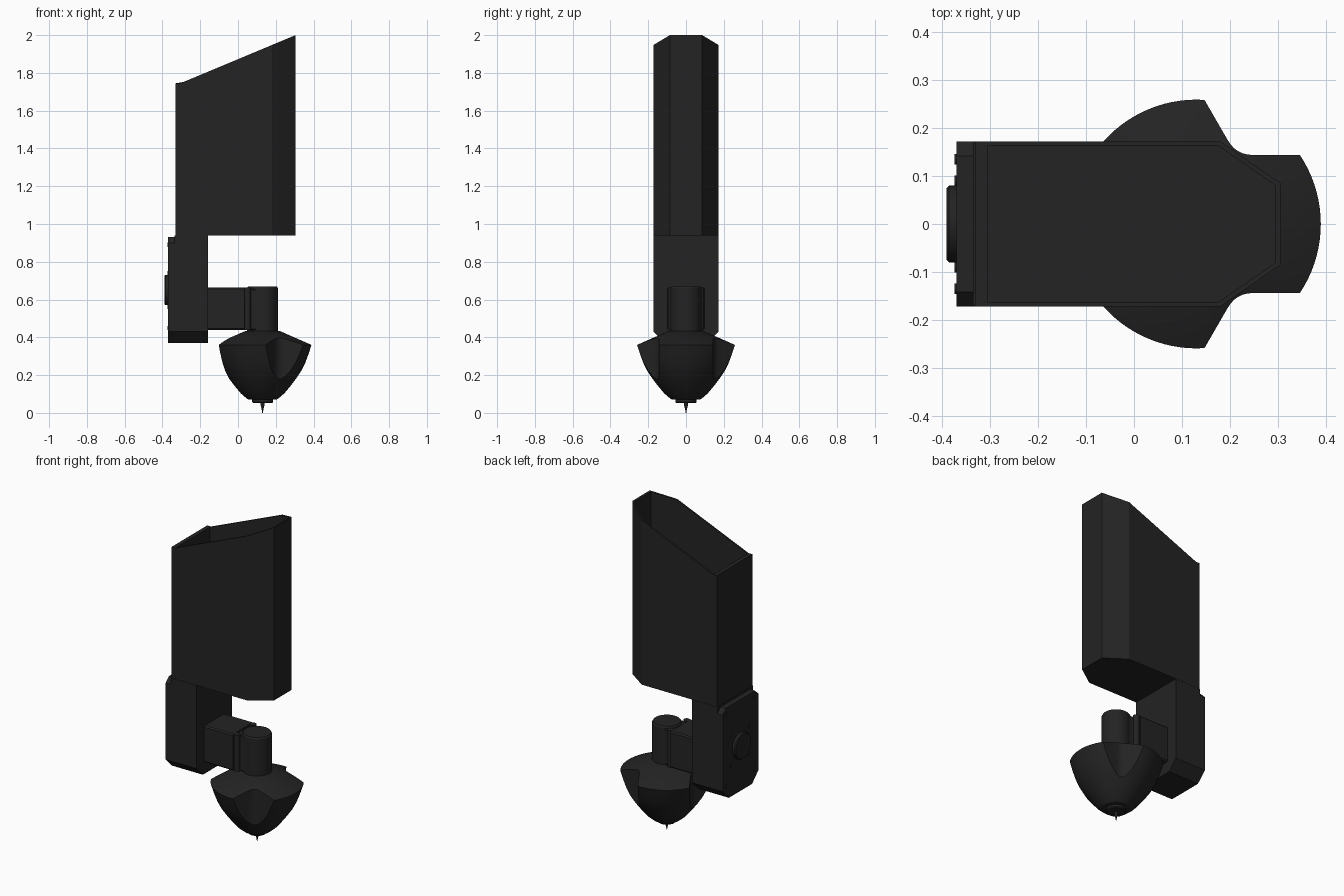
import bpy, bmesh, math
from mathutils import Matrix, Vector

if "Cube" in bpy.data.objects:
    bpy.data.objects.remove(bpy.data.objects["Cube"])

dark = bpy.data.materials.new("dark_plastic")
dark.diffuse_color = (0.017, 0.017, 0.017, 1)
dark.use_nodes = True
dark.node_tree.nodes["Principled BSDF"].inputs["Base Color"].default_value = dark.diffuse_color


def finish(name, bm, smooth=None):
    """Turn a bmesh into a named object."""
    bmesh.ops.recalc_face_normals(bm, faces=bm.faces)
    me = bpy.data.meshes.new(name)
    bm.to_mesh(me)
    bm.free()
    ob = bpy.data.objects.new(name, me)
    bpy.context.collection.objects.link(ob)
    me.materials.append(dark)
    if smooth:
        smooth_angle(ob, smooth)
    return ob


def activate(ob):
    bpy.ops.object.select_all(action='DESELECT')
    ob.select_set(True)
    bpy.context.view_layer.objects.active = ob


def smooth_angle(ob, deg):
    activate(ob)
    bpy.ops.object.shade_smooth_by_angle(angle=math.radians(deg))


def prism(name, pts, lo, hi, axis='Z'):
    """Extrude a 2D outline: (x, y) along Z, or (y, z) along X."""
    bm = bmesh.new()
    place = (lambda p, h: (p[0], p[1], h)) if axis == 'Z' else (lambda p, h: (h, p[0], p[1]))
    a = [bm.verts.new(place(p, lo)) for p in pts]
    b = [bm.verts.new(place(p, hi)) for p in pts]
    bm.faces.new(a)
    bm.faces.new(b)
    n = len(pts)
    for i in range(n):
        j = (i + 1) % n
        bm.faces.new((a[i], a[j], b[j], b[i]))
    return finish(name, bm)


def lathe(name, profile, origin, axis='Z', seg=48, smooth=25):
    """Revolve (radius, height) points into a closed solid."""
    bm = bmesh.new()
    rings = []
    for r, h in profile:
        rings.append([bm.verts.new((r * math.cos(2 * math.pi * i / seg),
                                    r * math.sin(2 * math.pi * i / seg), h)) for i in range(seg)])
    for a, b in zip(rings, rings[1:]):
        for i in range(seg):
            j = (i + 1) % seg
            bm.faces.new((a[i], a[j], b[j], b[i]))
    bm.faces.new(rings[0])
    bm.faces.new(rings[-1])
    m = Matrix.Rotation(math.radians(-90), 4, 'Y') if axis == 'X' else Matrix()
    bm.transform(Matrix.Translation(origin) @ m)
    return finish(name, bm, smooth)


def mirrored(half):
    return half + [(x, -y) for x, y in reversed(half)]


def rect(y, z0, z1, low, high):
    """Outline in y/z with cut lower and upper corners."""
    return [(-y, z0 + low), (-y + low, z0), (y - low, z0), (y, z0 + low),
            (y, z1 - high), (y - high, z1), (-y + high, z1), (-y, z1 - high)]


# Hopper: thin-walled open chute with slanted rim and cut front corners
def rim(x):
    return 1.745 + max(0, x + 0.305) * 0.255 / 0.61


outer = mirrored([(-0.33, 0.172), (-0.305, 0.172), (0.18, 0.172), (0.305, 0.085)])
inner = mirrored([(-0.305, 0.162), (-0.29, 0.162), (0.177, 0.162), (0.295, 0.08)])
bm = bmesh.new()
loops = [[bm.verts.new((x, y, f(x))) for x, y in o] for o, f in
         ((outer, lambda x: 0.94), (outer, rim), (inner, rim), (inner, lambda x: 0.955))]
for a, b in zip(loops, loops[1:]):
    for i in range(len(a)):
        j = (i + 1) % len(a)
        bm.faces.new((a[i], a[j], b[j], b[i]))
bm.faces.new(loops[0])
bm.faces.new(loops[-1])
finish("hopper", bm)

# Drive housing and back plate
prism("housing", rect(0.172, 0.37, 0.94, 0.06, 0.001), -0.335, -0.16, 'X')
prism("back_plate", rect(0.172, 0.37, 0.93, 0.06, 0.03), -0.37, -0.33, 'X')
lathe("back_cap", [(0.08, 0), (0.08, 0.015), (0.075, 0.02)], (-0.37, 0, 0.65), 'X')
for sy in (-1, 1):
    for k, (y, z) in enumerate(((0.135, 0.45), (0.135, 0.89), (0.09, 0.56), (0.09, 0.74))):
        lathe(f"screw_{k}_{'left' if sy < 0 else 'right'}", [(0.011, 0), (0.011, 0.004)],
              (-0.37, sy * y, z), 'X', 12)

# Arm, clamp ridge and spindle
prism("arm", rect(0.10, 0.44, 0.665, 0.008, 0.008), -0.17, 0.035, 'X')
prism("arm_neck", rect(0.075, 0.44, 0.655, 0.004, 0.004), 0.03, 0.10, 'X')
for sy in (-1, 1):
    lathe("clamp_ridge", [(0.018, 0.44), (0.018, 0.665)], (0.05, sy * 0.078, 0), seg=16)
lathe("spindle", [(0.082, 0.41), (0.082, 0.66), (0.077, 0.668)], (0.13, 0, 0))

# Tool head: turned body with three V notches leaving three lobes
head = lathe("tool_head", [(0.065, 0.07), (0.08, 0.073), (0.115, 0.103), (0.15, 0.145), (0.18, 0.185),
                           (0.205, 0.222), (0.225, 0.262), (0.243, 0.31), (0.259, 0.36),
                           (0.09, 0.434)], (0.13, 0, 0), seg=96, smooth=None)
apex, t = Vector((0.166, 0)), 0.035
arms = [Vector((0.5, s * 0.866)) for s in (-1, 1)]
notch = [apex + arms[0] * 0.25]
for i in range(7):
    u = i / 6
    notch.append(apex + arms[0] * t * (1 - u) ** 2 + arms[1] * t * u ** 2)
notch.append(apex + arms[1] * 0.25)
for deg in (60, 180, 300):
    c = prism("notch_cutter", notch, 0.0, 0.6)
    c.data.transform(Matrix.Translation((0.13, 0, 0)) @ Matrix.Rotation(math.radians(deg), 4, 'Z'))
    mod = head.modifiers.new("notch", 'BOOLEAN')
    mod.operation, mod.solver, mod.object = 'DIFFERENCE', 'EXACT', c
    activate(head)
    bpy.ops.object.modifier_apply(modifier=mod.name)
    bpy.data.objects.remove(c)
smooth_angle(head, 25)

# Nozzle ring and needle tip
lathe("nozzle_ring", [(0.05, 0.052), (0.055, 0.057), (0.055, 0.075)], (0.13, 0, 0))
lathe("needle", [(0.0015, 0), (0.005, 0.02), (0.01, 0.04), (0.01, 0.06)], (0.13, 0, 0), seg=16)
